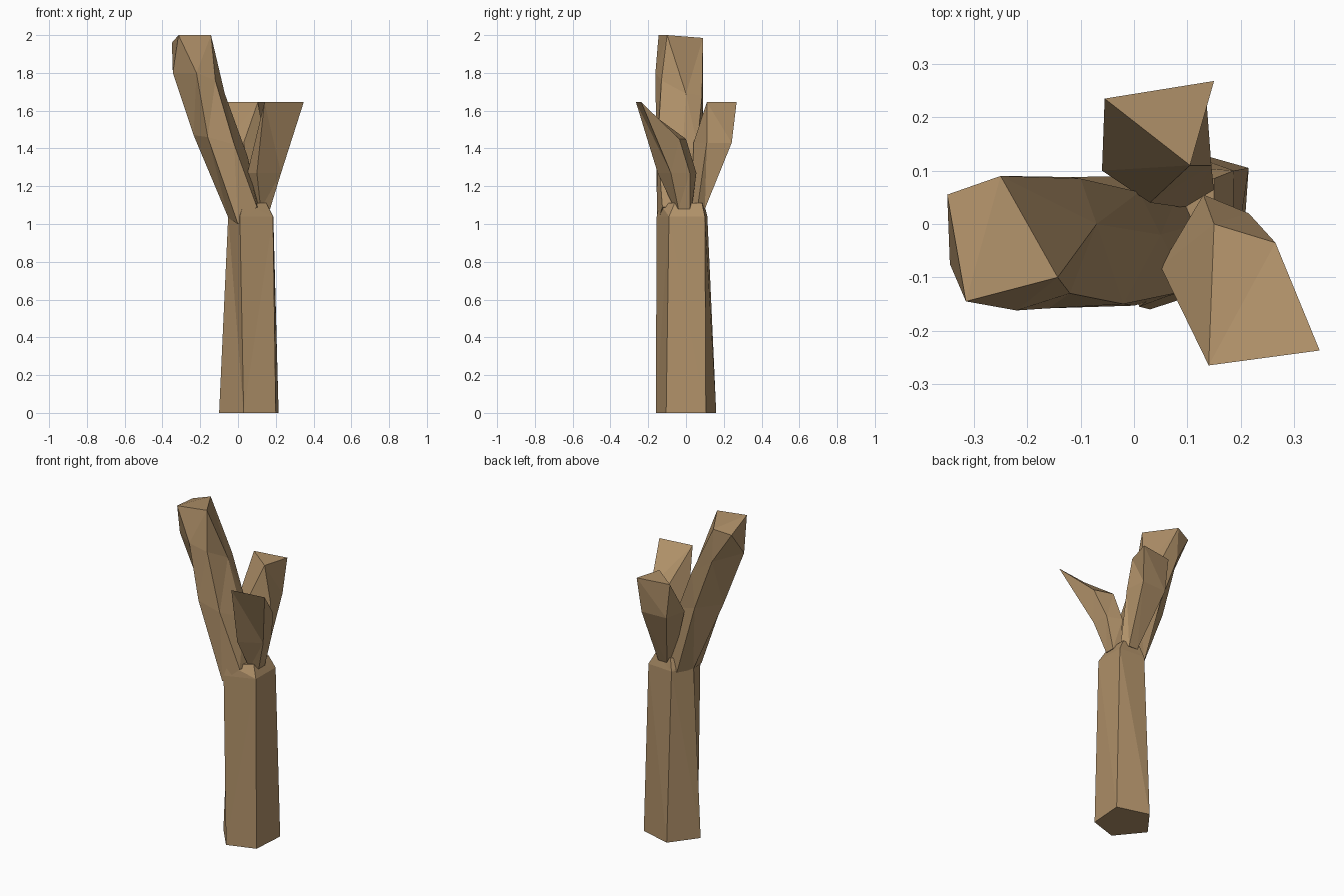
import bpy, bmesh

bark = bpy.data.materials.new("bark")
bark.diffuse_color = (0.43, 0.28, 0.14, 1)


def loft(name, rings):
    """Skin a list of equally sized rings, capped at both ends."""
    bm = bmesh.new()
    loops = [[bm.verts.new(p) for p in ring] for ring in rings]
    n = len(loops[0])
    for a, b in zip(loops, loops[1:]):
        for i in range(n):
            j = (i + 1) % n
            bm.faces.new((a[i], a[j], b[j], b[i]))
    bm.faces.new(loops[0][::-1])
    bm.faces.new(loops[-1])
    bmesh.ops.triangulate(bm, faces=bm.faces[:])
    bmesh.ops.remove_doubles(bm, verts=bm.verts[:], dist=0.0005)
    bmesh.ops.recalc_face_normals(bm, faces=bm.faces[:])
    mesh = bpy.data.meshes.new(name)
    bm.to_mesh(mesh)
    bm.free()
    mesh.materials.append(bark)
    obj = bpy.data.objects.new(name, mesh)
    bpy.context.collection.objects.link(obj)
    return obj


def flat(z, pts):
    return [(x, y, z) for x, y in pts]


# five-sided trunk with a small shoulder
loft("trunk", [
    flat(0, [(-.1, 0), (.03, -.16), (.2, -.105), (.215, .105), (.02, .16)]),
    flat(1.04, [(-.052, 0), (.01, -.155), (.185, -.09), (.187, .1), (.02, .113)]),
    flat(1.11, [(-.03, 0), (.03, -.14), (.15, -.06), (.15, .085), (.04, .095)]),
])

# tall main branch leaning left
loft("main_branch", [
    [(-.05, 0, 1.03), (.0, -.153, 1.0), (.1, -.125, 1.09),
     (.12, 0, 1.08), (.09, .075, 1.07), (0, .09, 1.03)],
    [(-.235, -.03, 1.47), (-.16, -.158, 1.46), (-.02, -.15, 1.42),
     (.05, -.02, 1.36), (.01, .06, 1.42), (-.12, .088, 1.46)],
    [(-.345, -.075, 1.8), (-.22, -.162, 1.8), (-.12, -.13, 1.76),
     (-.07, 0, 1.69), (-.1, .085, 1.68), (-.24, .09, 1.78)],
    [(-.35, .055, 1.96), (-.315, -.145, 2), (-.143, -.1, 2),
     (-.143, -.1, 2), (-.25, .09, 1.985), (-.25, .09, 1.985)],
])

# right branch, cut to a chisel edge
loft("right_branch", [
    flat(1.08, [(.09, -.02), (.12, -.06), (.17, -.04), (.17, .02), (.12, .03)]),
    flat(1.27, [(.05, -.08), (.1, -.15), (.228, -.08), (.215, .02), (.13, .055)]),
    [(.14, -.265, 1.645), (.14, -.265, 1.645), (.348, -.237, 1.645),
     (.265, -.035, 1.45), (.15, 0, 1.45)],
])

# back branch with a triangular flat top
loft("back_branch", [
    flat(1.08, [(.05, .05), (.1, .03), (.15, .06), (.12, .1), (.06, .1)]),
    flat(1.43, [(-.06, .1), (.03, .04), (.145, .11), (.135, .242), (-.03, .235)]),
    flat(1.645, [(-.055, .235), (.105, .11), (.105, .11), (.15, .268), (-.055, .235)]),
])
